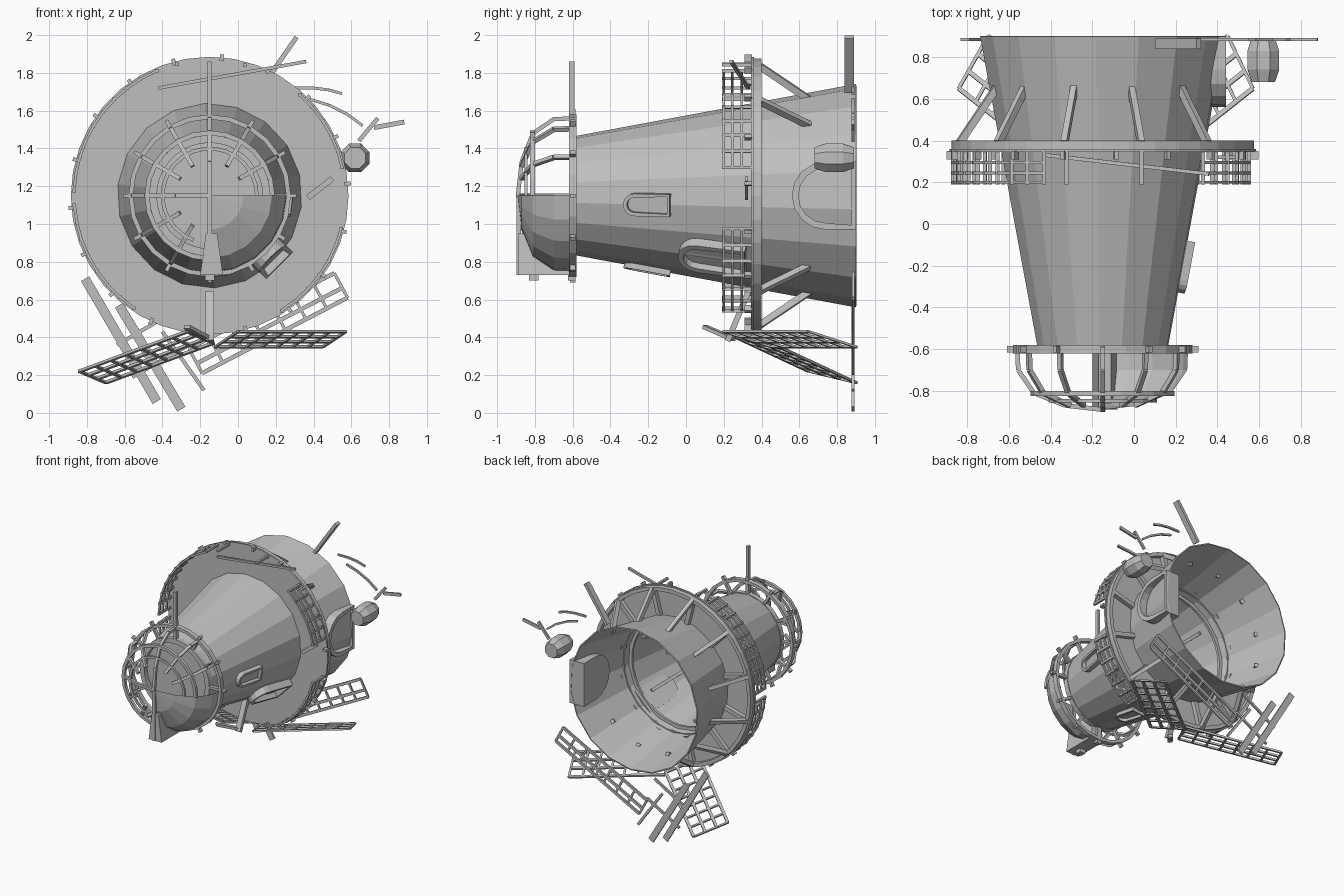
import bpy, bmesh
from math import sin, cos, radians
from mathutils import Vector, Matrix

cube = bpy.data.objects.get("Cube")
if cube:
    bpy.data.objects.remove(cube)

CX, CZ = -0.15, 1.15          # tower axis, running along y
SLOPE = 0.186

grey = bpy.data.materials.new("weathered grey")
grey.use_nodes = True
grey.diffuse_color = (0.52, 0.52, 0.52, 1)
grey.node_tree.nodes["Principled BSDF"].inputs["Base Color"].default_value = (0.52, 0.52, 0.52, 1)


def finish(name, bm, recalc=True):
    if recalc:
        bmesh.ops.recalc_face_normals(bm, faces=bm.faces)
    mesh = bpy.data.meshes.new(name)
    bm.to_mesh(mesh)
    bm.free()
    mesh.materials.append(grey)
    ob = bpy.data.objects.new(name, mesh)
    bpy.context.collection.objects.link(ob)
    return ob


def wall(y):
    return 0.317 + (y + 0.58) * SLOPE


def polar(r, deg, y):
    a = radians(deg)
    return Vector((CX + r * cos(a), y, CZ + r * sin(a)))


def lathe(name, profile, a0=0, a1=360, n=18, closed=False):
    """Sweep (radius, y) points about the tower axis."""
    bm = bmesh.new()
    full = a1 - a0 == 360
    rows = [[bm.verts.new(polar(r, a0 + (a1 - a0) * i / n, y)) for r, y in profile]
            for i in range(n if full else n + 1)]
    m = len(profile)
    for i in range(n):
        p, q = rows[i], rows[(i + 1) % len(rows)]
        for j in range(m if closed else m - 1):
            k = (j + 1) % m
            bm.faces.new((p[j], p[k], q[k], q[j]))
    if closed and not full:
        bm.faces.new(rows[0])
        bm.faces.new(rows[-1])
    bmesh.ops.remove_doubles(bm, verts=bm.verts, dist=1e-5)
    return finish(name, bm)


def ring(name, r0, r1, y0, y1, a0=0, a1=360, n=36):
    return lathe(name, [(r0, y0), (r1, y0), (r1, y1), (r0, y1)], a0, a1, n, True)


def bars(name, items):
    """Join straight bars, each (start, end, width, thickness, flat direction)."""
    bm = bmesh.new()
    for p, q, w, d, flat in items:
        p, q = Vector(p), Vector(q)
        z = (q - p).normalized()
        x = Vector(flat).cross(z).normalized()
        rot = Matrix((x, z.cross(x), z)).transposed().to_4x4()
        mat = Matrix.Translation((p + q) / 2) @ rot @ Matrix.Diagonal((w, d, (q - p).length, 1))
        bmesh.ops.create_cube(bm, size=1, matrix=mat)
    return finish(name, bm)


def grid_panel(name, origin, u, v, rungs, rails):
    """Broken railing panel: rails along u, rungs along v."""
    o, u, v = Vector(origin), Vector(u), Vector(v)
    n = u.cross(v)
    items = [(o + v * t, o + v * t + u, 0.022, 0.014, n) for t in rails]
    items += [(o + u * i / rungs, o + u * i / rungs + v, 0.016, 0.012, n) for i in range(rungs + 1)]
    bars(name, items)


def arch(name, deg, y0, y1, half, low, high, border, slope=SLOPE):
    """Arched frame on the wall with a recessed panel; round end towards -y."""
    a = radians(deg)
    out = Vector((cos(a), 0, sin(a)))
    along = (Vector((0, 1, 0)) + out * slope).normalized()
    side = Vector((-sin(a), 0, cos(a)))
    normal = (out - Vector((0, slope, 0))).normalized()
    base = polar(wall((y0 + y1) / 2), deg, (y0 + y1) / 2)
    length = (y1 - y0) / 2
    pts = [(length, -half), (length, half)]
    pts += [(-length + half * (1 - sin(t)), half * cos(t)) for t in
            [radians(180 * i / 8) for i in range(9)]]
    bm = bmesh.new()
    face = bm.faces.new([bm.verts.new(base + along * s + side * t + normal * low) for s, t in pts])
    top = bmesh.ops.extrude_face_region(bm, geom=[face])["geom"]
    bmesh.ops.translate(bm, vec=normal * (high - low), verts=[g for g in top if isinstance(g, bmesh.types.BMVert)])
    cap = [g for g in top if isinstance(g, bmesh.types.BMFace)]
    bmesh.ops.recalc_face_normals(bm, faces=bm.faces)
    bmesh.ops.inset_region(bm, faces=cap, thickness=border)
    inner = bmesh.ops.extrude_face_region(bm, geom=cap)["geom"]
    bmesh.ops.delete(bm, geom=cap, context='FACES')
    bmesh.ops.translate(bm, vec=normal * -(high - low) * 0.6,
                        verts=[g for g in inner if isinstance(g, bmesh.types.BMVert)])
    finish(name, bm)


# Hollow tower shell, open at the broken base
tower = lathe("tower_wall", [(wall(0.9), 0.9), (wall(-0.58), -0.58)], 13, 373)
shell = tower.modifiers.new("thickness", 'SOLIDIFY')
shell.thickness = 0.01
shell.offset = -1
lathe("tower_cap", [(0.317, -0.58), (0.25, -0.585), (0, -0.585)], 13, 373)
ring("lantern_sill", 0.28, 0.32, -0.62, -0.58)
ring("inner_floor_ring", 0.44, 0.47, 0.28, 0.3)
bars("inner_beams", [(polar(wall(-0.4) - 0.03, d, -0.4), polar(wall(0.2) - 0.03, d, 0.2), 0.025, 0.025,
                      polar(1, d, 0) - polar(0, d, 0)) for d in range(20, 380, 60)])

# Main gallery deck, rim and brackets
ring("gallery_deck", 0.47, 0.735, 0.345, 0.36)
ring("gallery_rim", 0.695, 0.725, 0.36, 0.4)
brackets = []
for d in range(15, 375, 30):
    tangent = polar(1, d + 90, 0) - polar(0, 0, 0)
    brackets.append((polar(0.48, d, 0.38), polar(0.72, d, 0.38), 0.035, 0.035, tangent))
    if d not in (15, 345):
        brackets.append((polar(0.71, d, 0.39), polar(wall(0.65) - 0.02, d, 0.655), 0.035, 0.03, tangent))
bars("gallery_brackets", brackets)
bars("gallery_studs", [(polar(0.715, d, 0.33), polar(0.75, d, 0.33), 0.02, 0.04, (0, 1, 0))
                       for d in range(5, 365, 20)])

# Surviving runs of railing
posts = []
for k, (a0, a1) in enumerate([(12, 48), (113, 178), (184, 236), (302, 346)]):
    n = round((a1 - a0) / 7.5)
    for y in (0.2, 0.245, 0.295):
        ring(f"rail_{k}_{y}", 0.71, 0.725, y - 0.007, y + 0.007, a0, a1, n)
    for i in range(n + 1):
        d = a0 + (a1 - a0) * i / n
        posts.append((polar(0.718, d, 0.19), polar(0.718, d, 0.35), 0.018, 0.018, (1, 0, 0.01)))
for d in (75, 104):
    posts.append((polar(0.718, d, 0.19), polar(0.718, d, 0.35), 0.018, 0.018, (1, 0, 0.01)))
bars("rail_posts", posts)
bars("loose_rails", [
    ((-0.42, 0.33, 1.72), (0.36, 0.24, 1.86), 0.018, 0.018, (0, 1, 0)),
    ((0.37, 0.32, 1.14), (0.5, 0.32, 1.24), 0.03, 0.015, (0, 1, 0)),
    ((-0.15, 0.22, 0.38), (-0.15, 0.33, 0.64), 0.045, 0.03, (0, 1, 0)),
    ((-0.27, 0.1, 0.455), (-0.15, 0.25, 0.39), 0.04, 0.02, (0, 0, 1))])

# Porch and windows
arch("door_porch", 0, 0.56, 0.9, 0.18, -0.1, 0.03, 0.035, 0)
arch("window_middle", -7, -0.33, -0.08, 0.06, -0.02, 0.03, 0.02)
arch("window_lower", -45, -0.04, 0.32, 0.1, -0.03, 0.04, 0.03)
arch("window_under", -86, -0.33, -0.08, 0.06, -0.02, 0.02, 0.02)

# Lantern room: remaining quarter of the dome, ribs and hoops
DOME = [(0.41, -0.58), (0.405, -0.7), (0.33, -0.81), (0.18, -0.87), (0, -0.89)]
lathe("dome_remnant", DOME, -90, 0, 5)
ring("lantern_rail", 0.405, 0.43, -0.62, -0.58, n=24)
ring("dome_hoop_outer", 0.32, 0.345, -0.825, -0.8, 0, 270, 18)
ring("dome_hoop_inner", 0.24, 0.26, -0.855, -0.84, 0, 250, 18)
ribs = []
for d in (30, 60, 90, 120, 150, 180, 210, 240):
    tangent = polar(1, d + 90, 0) - polar(0, 0, 0)
    stop = 4 if d in (90, 180) else 3
    for (r0, y0), (r1, y1) in zip(DOME[:stop], DOME[1:]):
        ribs.append((polar(r0, d, y0), polar(r1, d, y1), 0.022, 0.022, tangent))
bars("dome_ribs", ribs)
bars("lantern_stubs", [(polar(0.31, d, -0.6), polar(0.46, d, -0.6), 0.02, 0.03, (0, 1, 0))
                       for d in range(0, 360, 30)])
bars("mast", [((CX, -0.605, 1.45), (CX, -0.605, 1.86), 0.022, 0.03, (0, 1, 0)),
              ((CX, -0.605, 0.7), (CX, -0.605, 0.85), 0.04, 0.04, (0, 1, 0)),
              ((CX, -0.885, 0.73), (CX, -0.885, 1.15), 0.025, 0.025, (0, 1, 0)),
              ((CX, -0.805, 0.7), (CX, -0.805, 0.75), 0.05, 0.05, (0, 1, 0))])

# Wedge fin below the lantern
bm = bmesh.new()
bmesh.ops.create_cube(bm, size=1, matrix=Matrix.Translation((-0.14, -0.745, 0.84)) @ Matrix.Diagonal((0.12, 0.29, 0.22, 1)))
for v in bm.verts:
    if v.co.z > 0.84:
        v.co.x = -0.14 + (v.co.x + 0.14) * 0.5
finish("lantern_fin", bm)

# Barrel beside the porch
bm = bmesh.new()
loops = [[bm.verts.new((0.62 + r * cos(radians(45 * i + 22)), y, 1.35 + r * sin(radians(45 * i + 22))))
          for i in range(8)] for y, r in ((0.68, 0.06), (0.74, 0.082), (0.83, 0.082), (0.89, 0.06))]
for a, b in zip(loops, loops[1:]):
    for i in range(8):
        bm.faces.new((a[i], a[(i + 1) % 8], b[(i + 1) % 8], b[i]))
bm.faces.new(loops[0])
bm.faces.new(loops[-1])
finish("barrel", bm)

# Fallen railing panels
grid_panel("fallen_panel_right", (-0.27, 0.2, 0.43), (-0.57, 0.45, -0.21), (0.14, 0.25, -0.06), 7, (0, 0.33, 0.66, 1))
grid_panel("fallen_panel_left", (0, 0.2, 0.43), (0.57, 0.45, 0), (-0.12, 0.25, -0.08), 7, (0, 0.33, 0.66, 1))
grid_panel("upright_panel", (-0.19, 0.885, 0.21), (0.77, 0, 0.4), (-0.07, 0, 0.13), 7, (0, 0.4, 1))


# Flat planks and splinters around the broken base
def plank(x0, z0, x1, z1, w=0.02, d=0.015, y=0.885):
    return ((x0, y, z0), (x1, y, z1), w, d, (0, 1, 0))


bars("lower_planks", [
    plank(-0.81, 0.71, -0.43, 0.06, 0.05), plank(-0.63, 0.57, -0.3, 0.02, 0.05),
    plank(-0.4, 0.43, -0.18, 0.12), plank(-0.64, 0.36, -0.33, 0.54), plank(-0.56, 0.19, -0.26, 0.36)])
bars("upper_planks", [
    plank(0.11, 1.7, 0.31, 1.99, 0.025, 0.05, 0.865), plank(0.64, 1.44, 0.74, 1.56, 0.022),
    plank(0.72, 1.51, 0.88, 1.54, 0.025)])
bent = []
for path in ([(0.3, 1.72), (0.4, 1.72), (0.48, 1.71), (0.55, 1.69)],
             [(0.38, 1.66), (0.48, 1.63), (0.58, 1.58), (0.66, 1.52)]):
    bent += [plank(*a, *b, 0.015) for a, b in zip(path, path[1:])]
bars("bent_rails", bent)
